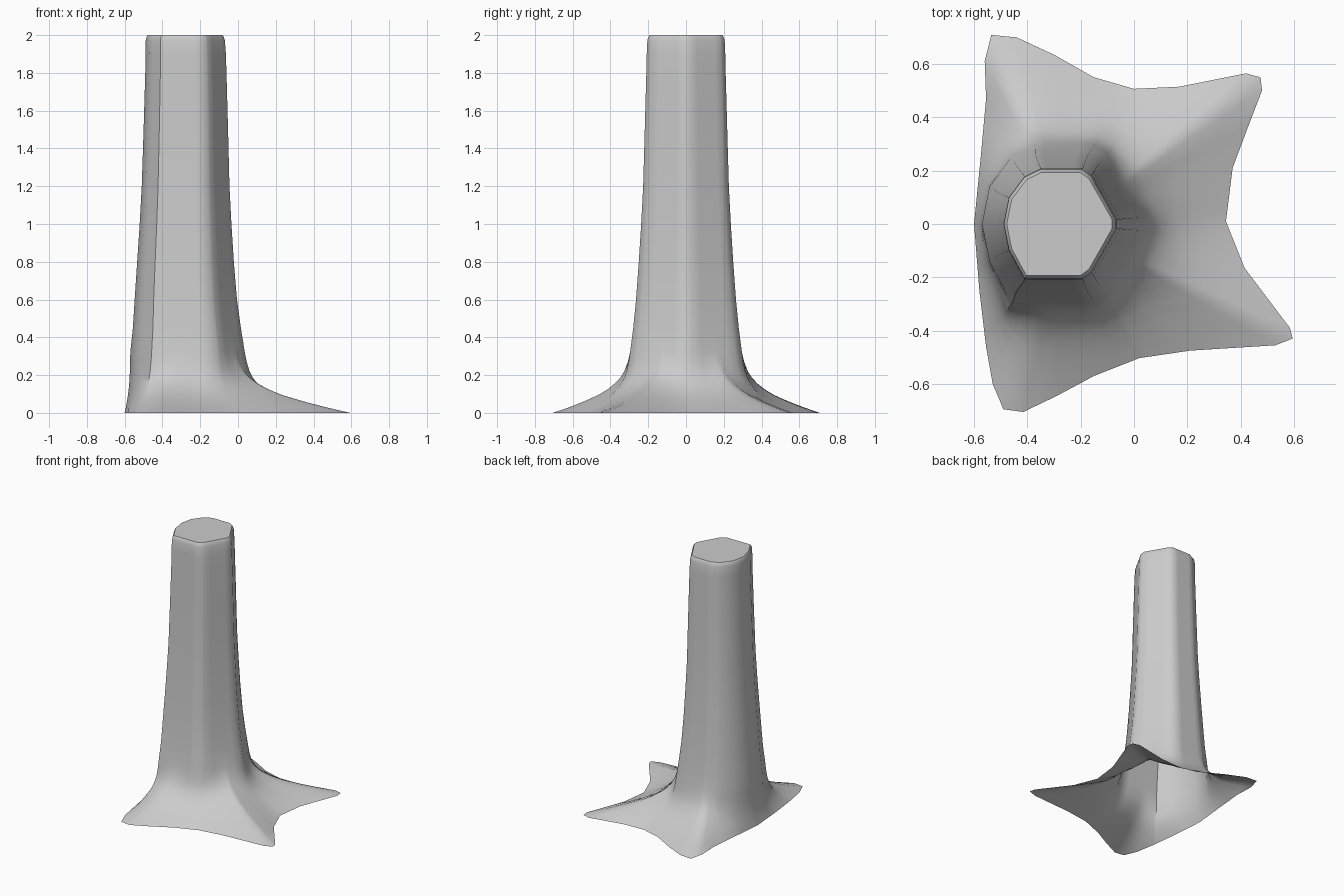
import bpy, bmesh
from math import atan2, cos, sin, pi, radians

if "Cube" in bpy.data.objects:
    bpy.data.objects.remove(bpy.data.objects["Cube"])

# Outline of the spreading roots on the ground (counterclockwise)
BASE = [(.345, .01), (.37, .21), (.43, .37), (.48, .50), (.475, .55), (.42, .565),
        (.17, .515), (0, .507), (-.15, .55), (-.30, .635), (-.44, .70), (-.535, .71),
        (-.56, .61), (-.555, .47), (-.575, .25), (-.60, 0), (-.58, -.25), (-.555, -.46),
        (-.53, -.60), (-.49, -.695), (-.415, -.705), (-.29, -.645), (-.15, -.57),
        (.02, -.503), (.21, -.475), (.53, -.455), (.595, -.43), (.585, -.39), (.415, -.165)]
# Cross-section of the trunk near the top, about its own axis
TRUNK = [(.21, -.018), (.21, .018), (.115, .185), (.08, .21), (-.08, .21), (-.14, .18),
         (-.20, .10), (-.22, 0), (-.20, -.10), (-.14, -.21), (.08, -.21), (.115, -.185)]
CX = -.265
# Trunk rings: height, axis x, scale
TRUNK_RINGS = [(2.0, -.275, .92), (1.99, -.275, .95), (1.97, -.274, .975), (1.9, -.272, .99),
               (1.8, -.271, 1.0), (1.5, -.271, 1.04), (1.2, -.272, 1.08), (1.0, -.272, 1.13),
               (.8, -.272, 1.19), (.6, -.27, 1.26), (.45, -.264, 1.33), (.32, -.26, 1.41)]
# Root flare: height, blend from trunk to ground outline
FLARE_RINGS = [(.27, .03), (.22, .075), (.185, .13), (.155, .2), (.125, .29), (.095, .41),
               (.06, .6), (.028, .8), (0, 1)]


def radius(poly, a):
    """Distance from the origin to a closed polygon along angle a."""
    dx, dy = cos(a), sin(a)
    best = 0
    for (x0, y0), (x1, y1) in zip(poly, poly[1:] + poly[:1]):
        ex, ey = x1 - x0, y1 - y0
        den = dx * ey - dy * ex
        if abs(den) < 1e-9:
            continue
        r = (x0 * ey - y0 * ex) / den
        s = (x0 * dy - y0 * dx) / den
        if r > 0 and -1e-6 <= s <= 1 + 1e-6:
            best = max(best, r)
    return best


base = [(x - CX, y) for x, y in BASE]
angles = []
for a in sorted([atan2(y, x) for x, y in TRUNK]) + sorted(atan2(y, x) for x, y in base):
    if all(abs(a - b) > .012 and abs(abs(a - b) - 2 * pi) > .012 for b in angles):
        angles.append(a)
angles.sort()

bm = bmesh.new()
rings = []
for z, cx, s in TRUNK_RINGS:
    rings.append([bm.verts.new((cx + s * radius(TRUNK, a) * cos(a),
                                s * radius(TRUNK, a) * sin(a), z)) for a in angles])
foot = [v.co.copy() for v in rings[-1]]
for z, t in FLARE_RINGS:
    ring = []
    for a, f in zip(angles, foot):
        r = radius(base, a)
        ring.append(bm.verts.new((f.x + t * (CX + r * cos(a) - f.x),
                                  f.y + t * (r * sin(a) - f.y), z)))
    rings.append(ring)

# Skin between rings, flat lid on top, open underneath
n = len(angles)
for up, low in zip(rings, rings[1:]):
    for i in range(n):
        j = (i + 1) % n
        bm.faces.new((up[i], low[i], low[j], up[j]))
bm.faces.new(rings[0])
bm.normal_update()

mesh = bpy.data.meshes.new("tree_trunk")
bm.to_mesh(mesh)
bm.free()
trunk = bpy.data.objects.new("tree_trunk", mesh)
bpy.context.collection.objects.link(trunk)
bpy.context.view_layer.objects.active = trunk
trunk.select_set(True)
bpy.ops.object.shade_smooth_by_angle(angle=radians(40))
